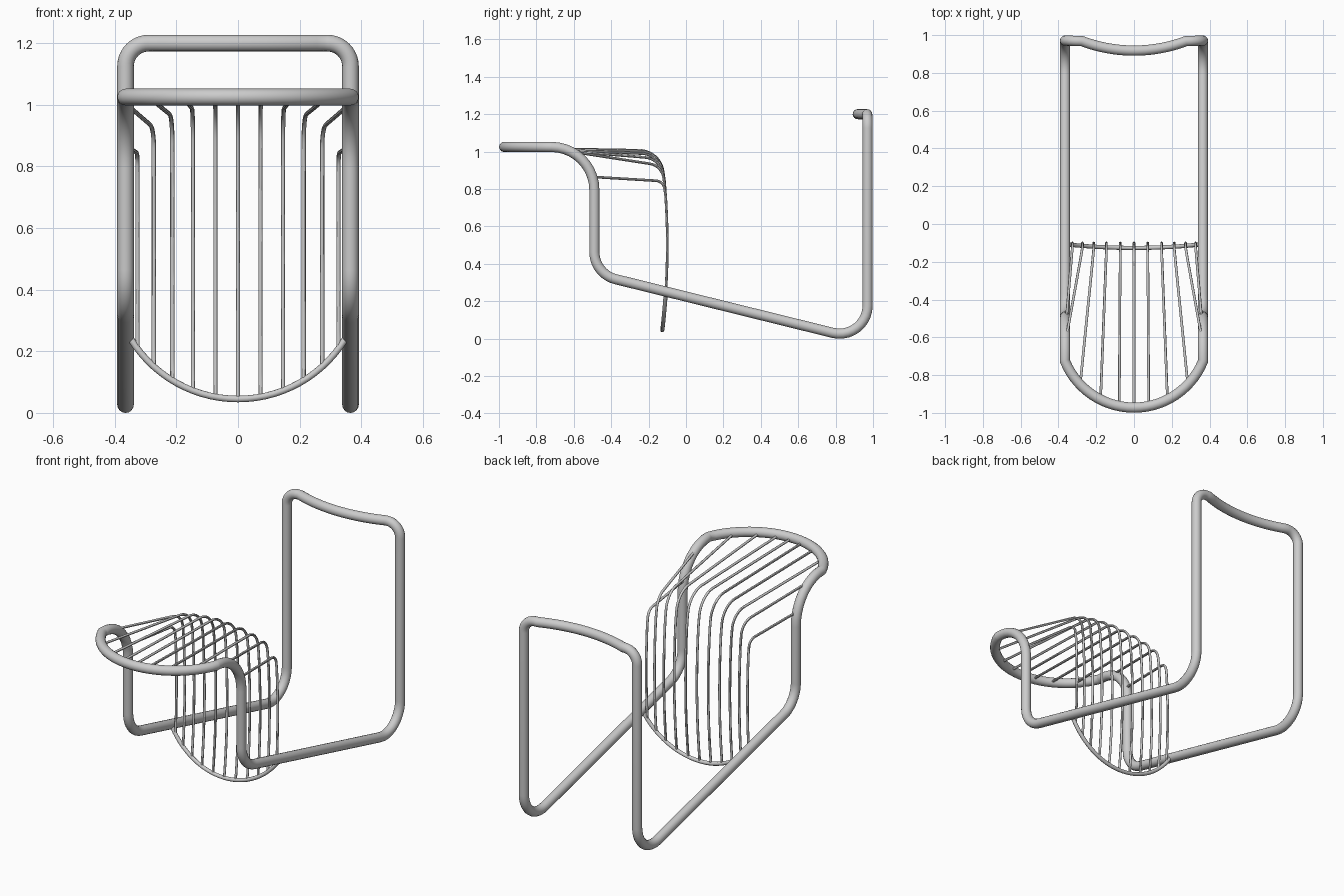
import bpy
from math import sin, cos, tan, pi, sqrt, asin
from mathutils import Vector

if "Cube" in bpy.data.objects:
    bpy.data.objects.remove(bpy.data.objects["Cube"])


def fillet(corners, n=10):
    """Round a polyline; corners are (x, y, z, radius)."""
    out = []
    for i, c in enumerate(corners):
        p, r = Vector(c[:3]), c[3]
        if r == 0 or i in (0, len(corners) - 1):
            out.append(p)
            continue
        a = (Vector(corners[i - 1][:3]) - p).normalized()
        b = (Vector(corners[i + 1][:3]) - p).normalized()
        half = a.angle(b) / 2
        mid = p + (a + b).normalized() * (r / sin(half))
        t = r / tan(half)
        u, v = p + a * t - mid, p + b * t - mid
        sweep = u.angle(v)
        for k in range(n + 1):
            f = k / n
            out.append(mid + (u * sin((1 - f) * sweep) + v * sin(f * sweep)) / sin(sweep))
    return out


def tube(name, pts, radius, cyclic=False, sides=2):
    cu = bpy.data.curves.new(name, 'CURVE')
    cu.dimensions = '3D'
    cu.bevel_depth = radius
    cu.bevel_resolution = sides
    cu.use_fill_caps = True
    sp = cu.splines.new('POLY')
    sp.points.add(len(pts) - 1)
    for q, p in zip(sp.points, pts):
        q.co = (p[0], p[1], p[2], 1)
    sp.use_cyclic_u = cyclic
    ob = bpy.data.objects.new(name, cu)
    bpy.context.collection.objects.link(ob)
    bpy.ops.object.select_all(action='DESELECT')
    ob.select_set(True)
    bpy.context.view_layer.objects.active = ob
    bpy.ops.object.convert(target='MESH')
    bpy.ops.object.shade_smooth_by_angle(angle=pi / 4)
    return ob


def arc(half, sag, n):
    """(offset, rise) pairs from the low point of a circular arc to its end."""
    R = (half * half + sag * sag) / (2 * sag)
    end = asin(half / R)
    return [(R * sin(end * k / n), R - R * cos(end * k / n)) for k in range(n + 1)]


# Main frame: one closed bent tube, right half mirrored to the left
X = 0.365
corners = [(x, -0.972 + d, 1.025, 0) for x, d in arc(X, 0.245, 14)]
corners += [(X, -0.49, 1.025, 0.23), (X, -0.49, 0.346, 0.15),
            (X, 0.971, -0.015, 0.15), (X, 0.971, 1.2, 0.075)]
corners += [(x, 0.918 + d, 1.2, 0) for x, d in reversed(arc(0.275, 0.05, 10))]
right = fillet(corners)
left = [Vector((-p.x, p.y, p.z)) for p in reversed(right[1:-1])]
tube("frame_tube", right + left, 0.027, cyclic=True, sides=6)


# Backward bow shared by the rear hoop and the wires
def bow(z):
    return -0.1 - 0.026 * ((z - 0.5) / 0.45) ** 2


# Lower hoop hanging between the side rails
half = [(x, 0.045 + d) for x, d in arc(0.348, 0.195, 14)]
hoop = [(-x, bow(z), z) for x, z in reversed(half[1:])] + [(x, bow(z), z) for x, z in half]
tube("lower_hoop", hoop, 0.011, sides=3)

# Wires: (x, knee height, knee radius, front end x, y, z)
wires = [(0.0, 1.005, 0.13, 0.0, -0.965, 1.02),
         (0.073, 1.0, 0.13, 0.078, -0.955, 1.02),
         (0.146, 0.985, 0.12, 0.177, -0.925, 1.02),
         (0.213, 0.962, 0.11, 0.284, -0.84, 1.02),
         (0.273, 0.925, 0.09, 0.358, -0.60, 0.998),
         (0.326, 0.842, 0.05, 0.358, -0.50, 0.865)]
R = (0.348 ** 2 + 0.195 ** 2) / (2 * 0.195)
for i, (x, knee, r, fx, fy, fz) in enumerate(wires):
    z0 = 0.045 + R - sqrt(R * R - x * x)
    top = knee - r - 0.03
    path = [(x, bow(z), z, 0) for z in (z0 + (top - z0) * k / 10 for k in range(11))]
    path += [(x, bow(knee) - 0.005, knee, r), (fx, fy, fz, 0)]
    pts = fillet(path)
    for s, side in ((1, "right"), (-1, "left")):
        if i == 0 and s < 0:
            continue
        name = "wire_centre" if i == 0 else f"wire_{side}_{i}"
        tube(name, [(s * p.x, p.y, p.z) for p in pts], 0.007)
